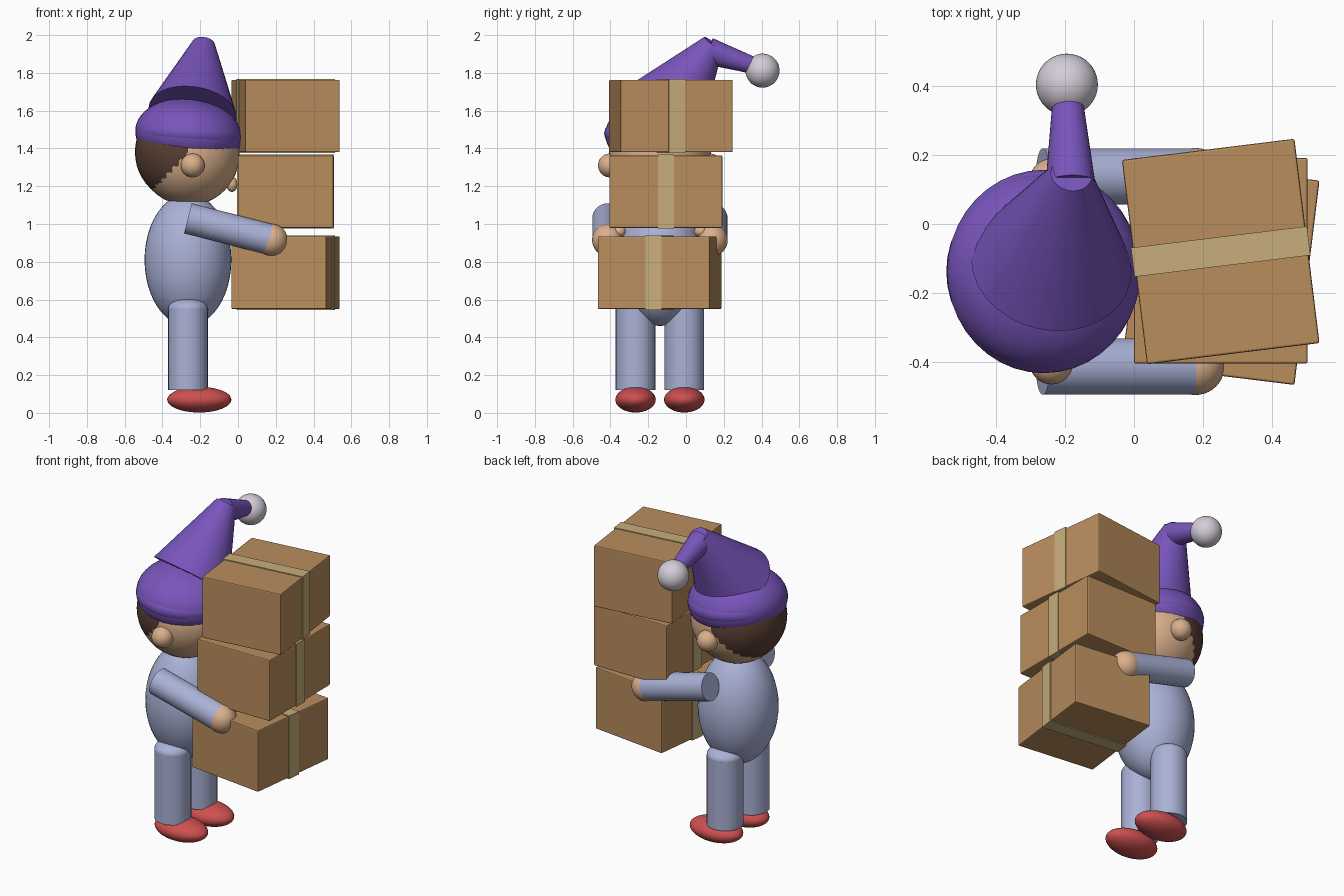
import bpy, math
from mathutils import Vector

if "Cube" in bpy.data.objects:
    bpy.data.objects.remove(bpy.data.objects["Cube"])


def material(name, rgb):
    m = bpy.data.materials.new(name)
    m.use_nodes = True
    m.diffuse_color = (*rgb, 1)
    m.node_tree.nodes["Principled BSDF"].inputs["Base Color"].default_value = (*rgb, 1)
    return m


PURPLE = material("hat purple", (0.19, 0.09, 0.50))
CARD = material("cardboard", (0.49, 0.27, 0.11))
TAPE = material("packing tape", (0.57, 0.42, 0.20))
CLOTH = material("grey blue cloth", (0.40, 0.44, 0.67))
RED = material("shoe red", (0.62, 0.08, 0.08))
SKIN = material("skin", (0.70, 0.43, 0.26))
HAIR = material("hair brown", (0.10, 0.05, 0.033))
WHITE = material("pompom white", (0.66, 0.61, 0.69))

MID_Y = -0.138   # symmetry plane of the figure
BODY_X = -0.265


def finish(name, mat, smooth=True):
    ob = bpy.context.object
    ob.name = name
    ob.data.materials.append(mat)
    if smooth:
        bpy.ops.object.shade_smooth_by_angle(angle=math.radians(40))
    return ob


def ball(name, mat, centre, radii, tilt=0):
    bpy.ops.mesh.primitive_uv_sphere_add(segments=40, ring_count=24, radius=1, location=centre)
    ob = bpy.context.object
    ob.scale = radii
    ob.rotation_euler.y = tilt
    return finish(name, mat)


def tube(name, mat, start, end, r1, r2):
    a, b = Vector(start), Vector(end)
    bpy.ops.mesh.primitive_cone_add(vertices=32, radius1=r1, radius2=r2,
                                    depth=(b - a).length, location=(a + b) / 2)
    ob = bpy.context.object
    ob.rotation_euler = (b - a).to_track_quat("Z", "Y").to_euler()
    return finish(name, mat)


def block(name, mat, centre, size, turn, bevel=0.0):
    bpy.ops.mesh.primitive_cube_add(size=1, location=centre)
    ob = bpy.context.object
    ob.scale = size
    ob.rotation_euler.z = turn
    bpy.ops.object.transform_apply(location=False, rotation=False, scale=True)
    if bevel:
        mod = ob.modifiers.new("soft edges", "BEVEL")
        mod.width = bevel
        mod.segments = 2
    return finish(name, mat, False)


# Torso
ball("torso", CLOTH, (BODY_X, MID_Y, 0.81), (0.23, 0.23, 0.35))

# Paired limbs and ears
for side, s in (("right", -1), ("left", 1)):
    leg_y = MID_Y + s * 0.129
    tube(side + "_leg", CLOTH, (BODY_X, leg_y, 0.12), (BODY_X, leg_y, 0.55), 0.105, 0.105)
    ball(side + "_hip", CLOTH, (BODY_X, leg_y, 0.55), (0.105, 0.105, 0.06))
    ball(side + "_shoe", RED, (-0.205, leg_y, 0.07), (0.17, 0.107, 0.068))

    arm_y = MID_Y + s * 0.276
    tube(side + "_arm", CLOTH, (BODY_X, arm_y, 1.03), (0.175, arm_y, 0.917), 0.082, 0.082)
    ball(side + "_hand", SKIN, (0.178, arm_y, 0.915), (0.085, 0.083, 0.085))
    ball(side + "_thumb", SKIN, (0.20, arm_y - s * 0.06, 0.96), (0.035, 0.035, 0.03))
    ball(side + "_ear", SKIN, (-0.24, MID_Y + s * 0.265, 1.31), (0.063, 0.063, 0.063))

# Head, hair and nose
ball("head", SKIN, (-0.262, MID_Y, 1.368), (0.27, 0.27, 0.27))
ball("hair", HAIR, (-0.277, MID_Y, 1.381), (0.2685, 0.27, 0.269))
ball("nose", SKIN, (-0.032, MID_Y, 1.21), (0.03, 0.035, 0.04))

# Hat crown with rolled brim
ball("hat_crown", PURPLE, (-0.262, MID_Y, 1.475), (0.283, 0.29, 0.19), math.radians(6))
bpy.ops.mesh.primitive_torus_add(major_segments=40, minor_segments=12, major_radius=0.252,
                                 minor_radius=0.035, location=(-0.262, MID_Y, 1.48))
brim = bpy.context.object
brim.scale = (0.98, 1.03, 1.3)
brim.rotation_euler.y = math.radians(4)
finish("hat_brim", PURPLE)

# Drooping hat point and pompom
tip = (-0.182, 0.145, 1.955)
tube("hat_cone", PURPLE, (-0.24, -0.12, 1.59), tip, 0.235, 0.06)
tube("hat_tail", PURPLE, (-0.185, 0.12, 1.915), (-0.193, 0.37, 1.835), 0.072, 0.043)
ball("pompom", WHITE, (-0.195, 0.405, 1.812), (0.09, 0.09, 0.09))

# Stack of taped cartons: name, y, bottom, top, turn in degrees
for name, y, low, high, deg in (("bottom", -0.14, 0.55, 0.935, -7),
                                ("middle", -0.107, 0.98, 1.363, 0),
                                ("top", -0.08, 1.38, 1.763, 7)):
    centre = (0.252, y, (low + high) / 2)
    turn = math.radians(deg)
    block(name + "_carton", CARD, centre, (0.505, 0.598, high - low), turn, 0.006)
    block(name + "_carton_tape", TAPE, centre, (0.515, 0.085, high - low + 0.01), turn)
